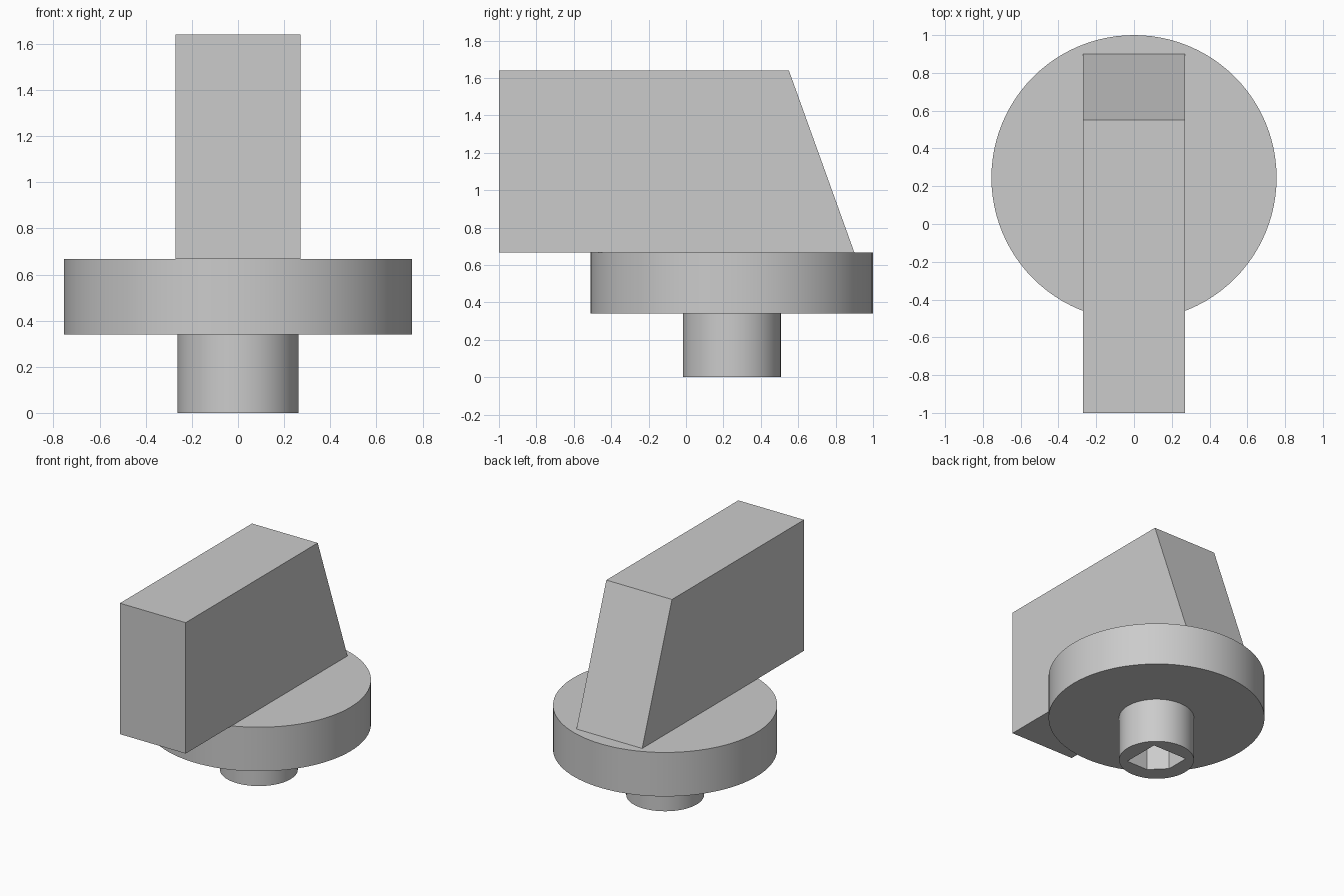
import bpy
import bmesh
import math
from mathutils import Vector

if "Cube" in bpy.data.objects:
    bpy.data.objects.remove(bpy.data.objects["Cube"], do_unlink=True)

AXIS_Y = 0.245

grey = bpy.data.materials.new("plain grey")
grey.use_nodes = True
grey.diffuse_color = (0.6, 0.6, 0.6, 1)
grey.node_tree.nodes["Principled BSDF"].inputs["Base Color"].default_value = grey.diffuse_color


def prism(name, outline, offset):
    """Extrude a planar outline along an offset into a closed solid."""
    bm = bmesh.new()
    face = bm.faces.new([bm.verts.new(p) for p in outline])
    grown = bmesh.ops.extrude_face_region(bm, geom=[face], use_keep_orig=True)
    moved = [v for v in grown["geom"] if isinstance(v, bmesh.types.BMVert)]
    bmesh.ops.translate(bm, verts=moved, vec=Vector(offset))
    bmesh.ops.recalc_face_normals(bm, faces=bm.faces)
    mesh = bpy.data.meshes.new(name)
    bm.to_mesh(mesh)
    bm.free()
    mesh.materials.append(grey)
    obj = bpy.data.objects.new(name, mesh)
    bpy.context.collection.objects.link(obj)
    return obj


def select_only(obj):
    bpy.ops.object.select_all(action="DESELECT")
    obj.select_set(True)
    bpy.context.view_layer.objects.active = obj


def disc(name, radius, bottom, top, sides=96):
    angles = [2 * math.pi * i / sides for i in range(sides)]
    ring = [(radius * math.cos(a), AXIS_Y + radius * math.sin(a), bottom) for a in angles]
    return prism(name, ring, (0, 0, top - bottom))


# Grip: a block with a sloping back, overhanging the front of the base
side = [(-1, 0.667), (0.9, 0.667), (0.55, 1.64), (-1, 1.64)]
prism("grip", [(-0.27, y, z) for y, z in side], (0.54, 0, 0))

# Round base and shaft collar
base = disc("base_disc", 0.755, 0.34, 0.667)
collar = disc("shaft_collar", 0.262, 0, 0.34)

# Square shaft socket with one bevelled corner
h, cut = 0.145, 0.11
socket = [(h, h), (-h, h), (-h, cut - h), (cut - h, -h), (h, -h)]
cutter = prism("socket_cutter", [(x, AXIS_Y + y, -0.1) for x, y in socket], (0, 0, 0.42))
cutter.hide_render = True
hole = collar.modifiers.new("socket", "BOOLEAN")
hole.operation = "DIFFERENCE"
hole.solver = "EXACT"
hole.object = cutter
select_only(collar)
bpy.ops.object.modifier_apply(modifier=hole.name)
bpy.data.objects.remove(cutter, do_unlink=True)

# Smooth the round walls, keeping rims crisp
for part in (base, collar):
    select_only(part)
    bpy.ops.object.shade_smooth_by_angle(angle=math.radians(30))
